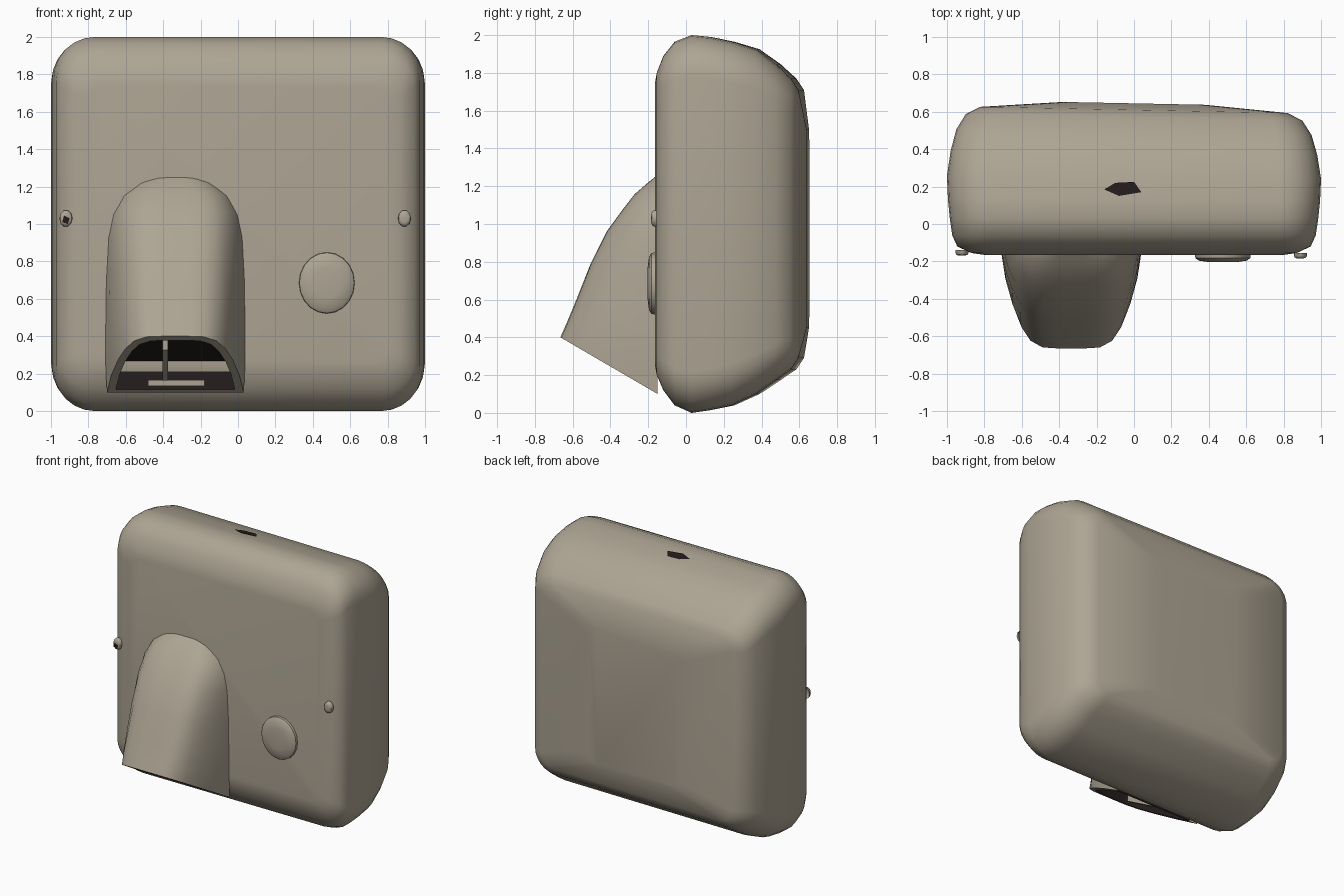
import bpy, bmesh, math
from mathutils import Vector

if "Cube" in bpy.data.objects:
    bpy.data.objects.remove(bpy.data.objects["Cube"])


def material(name, rgb):
    m = bpy.data.materials.new(name)
    m.diffuse_color = (*rgb, 1)
    m.use_nodes = True
    m.node_tree.nodes["Principled BSDF"].inputs["Base Color"].default_value = m.diffuse_color
    return m


BEIGE = material("warm_beige", (0.42, 0.375, 0.295))
DARK = material("dark_brown", (0.017, 0.011, 0.011))


def finish(name, bm, mats, angle=40):
    bmesh.ops.recalc_face_normals(bm, faces=bm.faces)
    me = bpy.data.meshes.new(name)
    bm.to_mesh(me)
    bm.free()
    ob = bpy.data.objects.new(name, me)
    bpy.context.collection.objects.link(ob)
    for m in mats:
        me.materials.append(m)
    bpy.ops.object.select_all(action='DESELECT')
    ob.select_set(True)
    bpy.context.view_layer.objects.active = ob
    bpy.ops.object.shade_smooth_by_angle(angle=math.radians(angle))
    return ob


def bridge(bm, a, b, mat=0, closed=True):
    n = len(a)
    for i in range(n if closed else n - 1):
        j = (i + 1) % n
        bm.faces.new((a[i], a[j], b[j], b[i])).material_index = mat


def rounded_ring(bm, y, hx, z0, z1, r, cx=0.0, lean=0.0, steps=6):
    """Rounded rectangle standing in the xz plane."""
    ring = []
    for k, (sx, sz) in enumerate([(1, 1), (-1, 1), (-1, -1), (1, -1)]):
        for s in range(steps + 1):
            a = math.pi / 2 * (k + s / steps)
            x = cx + sx * (hx - r) + r * math.cos(a)
            z = (z1 - r if sz > 0 else z0 + r) + r * math.sin(a)
            ring.append(bm.verts.new((x, y + lean * x, z)))
    return ring


# Casing: rounded slab, front to back, with the back edges tapering
bm = bmesh.new()
sections = [  # y, half width, bottom, top, corner radius
    (-0.165, 0.80, 0.26, 1.74, 0.08), (-0.155, 0.87, 0.20, 1.80, 0.11),
    (-0.12, 0.945, 0.12, 1.89, 0.16), (-0.06, 0.972, 0.04, 1.965, 0.2),
    (0.03, 0.985, 0.0, 2.0, 0.22), (0.13, 0.995, 0.015, 1.99, 0.22),
    (0.25, 1.0, 0.04, 1.965, 0.22), (0.38, 0.98, 0.10, 1.925, 0.21),
    (0.49, 0.95, 0.175, 1.845, 0.19), (0.57, 0.90, 0.23, 1.77, 0.16),
    (0.61, 0.82, 0.29, 1.71, 0.10)]
rings = [rounded_ring(bm, *s, lean=-0.02 * max(0, s[0]) / 0.6) for s in sections]
rings.append(rounded_ring(bm, 0.645, 0.38, 0.45, 1.5, 0.08, cx=0.0, lean=-0.02))
for a, b in zip(rings, rings[1:]):
    bridge(bm, a, b)
bm.faces.new(rings[0])
bm.faces.new(rings[-1])
finish("casing", bm, [BEIGE])

# Nozzle: stacked U sections fading into the front wall
CX, WALL = -0.335, -0.15
half = [(1, 0), (0.94, 0.3), (0.84, 0.58), (0.73, 0.78), (0.6, 0.92), (0.42, 0.99), (0.2, 1)]
shape = [(-f, d) for f, d in half] + [(f, d) for f, d in reversed(half)]


def u_ring(bm, w, zb, zt, d):
    return [bm.verts.new((CX + w * f, WALL - d * g, zb + (zt - zb) * g)) for f, g in shape]


bm = bmesh.new()
levels = [(0.365, 0.10, 0.40, 0.515), (0.375, 0.25, 0.48, 0.48), (0.375, 0.45, 0.60, 0.43),
          (0.372, 0.70, 0.79, 0.355), (0.36, 0.93, 0.96, 0.27), (0.335, 1.05, 1.07, 0.19),
          (0.28, 1.15, 1.16, 0.12), (0.19, 1.22, 1.22, 0.05), (0.08, 1.26, 1.26, 0.0)]
rings = [u_ring(bm, *lv) for lv in levels]
for a, b in zip(rings, rings[1:]):
    bridge(bm, a, b, closed=False)
# Outlet: thin rim, then a dark recess
outer = rings[0]
mid = sum((v.co for v in outer), Vector()) / len(outer)
mid = Vector((CX, -0.36, 0.225))
inner = [bm.verts.new(mid + (v.co - mid) * 0.87) for v in outer]
deep = [bm.verts.new(v.co + Vector((0, 0.03, 0.14))) for v in inner]
bridge(bm, outer, inner)
bridge(bm, inner, deep, mat=1)
bm.faces.new(deep).material_index = 1
finish("nozzle", bm, [BEIGE, DARK])

# Outlet divider bar and lower lip
for name, c, size in [("outlet_divider", (-0.39, -0.38, 0.28), (0.03, 0.28, 0.07)),
                      ("outlet_lip", (-0.33, -0.185, 0.15), (0.3, 0.03, 0.03))]:
    bm = bmesh.new()
    bmesh.ops.create_cube(bm, size=1)
    for v in bm.verts:
        v.co = Vector(c) + Vector(a * b for a, b in zip(v.co, size))
        if name == "outlet_divider":
            v.co.z -= 0.59 * (v.co.y - c[1])
    finish(name, bm, [BEIGE])


def dome(name, x, z, rx, rz, height, y=-0.155, sides=20):
    """Shallow button facing the front."""
    bm = bmesh.new()
    loops = []
    for s, h in [(1.0, 0), (0.98, 0.55), (0.85, 0.82), (0.5, 0.97)]:
        loops.append([bm.verts.new((x + rx * s * math.cos(2 * math.pi * i / sides), y - height * h,
                                    z + rz * s * math.sin(2 * math.pi * i / sides)))
                      for i in range(sides)])
    for a, b in zip(loops, loops[1:]):
        bridge(bm, a, b)
    bm.faces.new(loops[-1])
    finish(name, bm, [BEIGE])


dome("push_button", 0.475, 0.685, 0.15, 0.165, 0.05)
dome("right_screw", 0.89, 1.03, 0.035, 0.045, 0.03, sides=10)
dome("left_screw", -0.92, 1.03, 0.035, 0.045, 0.03, y=-0.14, sides=10)


# Dark plates: top lock hole and left screw slot
def plate(name, pts):
    bm = bmesh.new()
    bm.faces.new([bm.verts.new(p) for p in pts])
    finish(name, bm, [DARK])


plate("lock_hole", [(-0.16, 0.185, 1.986), (-0.08, 0.15, 1.992), (0.04, 0.17, 1.989),
                    (0.0, 0.225, 1.979), (-0.1, 0.22, 1.98)])
plate("screw_slot", [(-0.94, -0.174, 1.01), (-0.91, -0.174, 1.0),
                     (-0.90, -0.174, 1.03), (-0.93, -0.174, 1.045)])
